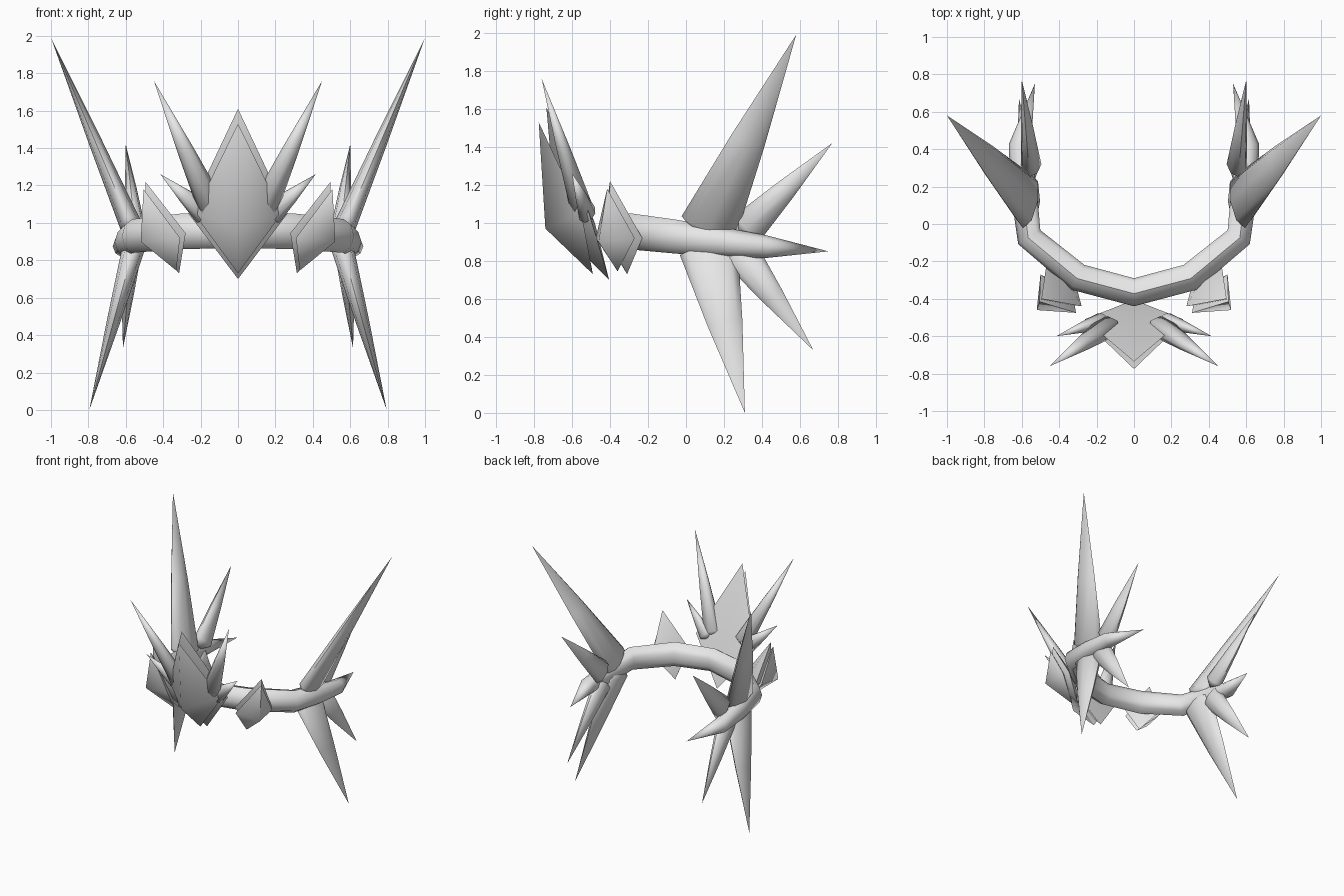
import bpy, bmesh, math
from mathutils import Vector

if "Cube" in bpy.data.objects:
    bpy.data.objects.remove(bpy.data.objects["Cube"])

grey = bpy.data.materials.new("light_grey")
grey.use_nodes = True
grey.diffuse_color = (0.8, 0.8, 0.8, 1)
grey.node_tree.nodes["Principled BSDF"].inputs["Base Color"].default_value = (0.8, 0.8, 0.8, 1)


def finish(name, bm, angle):
    bmesh.ops.recalc_face_normals(bm, faces=bm.faces)
    mesh = bpy.data.meshes.new(name)
    bm.to_mesh(mesh)
    bm.free()
    mesh.materials.append(grey)
    obj = bpy.data.objects.new(name, mesh)
    bpy.context.collection.objects.link(obj)
    bpy.ops.object.select_all(action="DESELECT")
    obj.select_set(True)
    bpy.context.view_layer.objects.active = obj
    bpy.ops.object.shade_smooth_by_angle(angle=math.radians(angle))
    return obj


def bridge(bm, a, b):
    for i in range(len(a)):
        j = (i + 1) % len(a)
        bm.faces.new((a[i], a[j], b[j], b[i]))


def fan(bm, ring, point):
    for i in range(len(ring)):
        bm.faces.new((ring[i], ring[(i + 1) % len(ring)], point))


def spike(name, base, tip, width, thick, wide_axis, sides=8):
    """Flattened cone with a short blunt point buried in the band."""
    base, tip, wide = Vector(base), Vector(tip), Vector(wide_axis)
    d = (tip - base).normalized()
    u = (wide - d * wide.dot(d)).normalized()
    v = d.cross(u)
    bm = bmesh.new()
    rings = []
    for t, s in ((0, 1), (0.45, 0.6)):
        c = base.lerp(tip, t)
        rings.append([bm.verts.new(c + u * width * s * math.cos(math.tau * i / sides)
                                   + v * thick * s * math.sin(math.tau * i / sides))
                      for i in range(sides)])
    bridge(bm, *rings)
    fan(bm, rings[1], bm.verts.new(tip))
    fan(bm, rings[0], bm.verts.new(base - d * width * 0.6))
    finish(name, bm, 70)


def gem(name, top, bottom, right, left, front, back):
    """Faceted kite-shaped plate."""
    bm = bmesh.new()
    t, b, r, l, f, k = (bm.verts.new(p) for p in (top, bottom, right, left, front, back))
    ring = [r, f, l, k]
    fan(bm, ring, t)
    fan(bm, ring, b)
    finish(name, bm, 82)


# Curved band with tapered ends: centre point, half thickness, half height
half = [((0, -0.365, 0.955), 0.075, 0.09), ((0.3, -0.285, 0.955), 0.075, 0.095),
        ((0.56, -0.07, 0.93), 0.07, 0.09), ((0.59, 0.18, 0.9), 0.07, 0.08),
        ((0.61, 0.42, 0.875), 0.06, 0.06), ((0.53, 0.75, 0.85), 0, 0)]
path = [(Vector((-p[0], p[1], p[2])), t, h) for p, t, h in half[:0:-1]]
path += [(Vector(p), t, h) for p, t, h in half]
section = [(1, 0), (0.75, 0.65), (0.1, 1), (-0.7, 0.8), (-1, 0.4),
           (-1, -0.4), (-0.7, -0.8), (0.1, -1), (0.75, -0.65)]
bm = bmesh.new()
rings = []
for i in range(1, len(path) - 1):
    c, t, h = path[i]
    d = path[i + 1][0] - path[i - 1][0]
    out = Vector((d.y, -d.x, 0)).normalized()
    rings.append([bm.verts.new(c + out * t * a + Vector((0, 0, h * b))) for a, b in section])
for a, b in zip(rings, rings[1:]):
    bridge(bm, a, b)
fan(bm, rings[0], bm.verts.new(path[0][0]))
fan(bm, rings[-1], bm.verts.new(path[-1][0]))
finish("band", bm, 50)

# Central crest: front plate over a larger back plate
gem("crest_front_plate", (0, -0.775, 1.53), (0, -0.49, 0.73), (-0.235, -0.55, 1.05),
    (0.235, -0.55, 1.05), (0, -0.74, 0.97), (0, -0.55, 1.05))
gem("crest_back_plate", (0, -0.735, 1.61), (0, -0.405, 0.7), (-0.265, -0.51, 1.05),
    (0.265, -0.51, 1.05), (0, -0.68, 0.98), (0, -0.48, 1.0))

for side, s in (("left", 1), ("right", -1)):
    def m(x, y, z):
        return (s * x, y, z)

    # Spikes behind the crest
    spike(side + "_crest_tall_spike", m(0.14, -0.55, 1.08), m(0.45, -0.76, 1.76), 0.075, 0.06, m(1, 0, 0))
    spike(side + "_crest_short_spike", m(0.18, -0.52, 1.05), m(0.415, -0.6, 1.26), 0.065, 0.045, (0, 0, 1))

    # Side plates in two layers
    gem(side + "_side_front_plate", m(0.505, -0.415, 1.18), m(0.33, -0.36, 0.745), m(0.31, -0.475, 0.92),
        m(0.5, -0.27, 0.92), m(0.52, -0.46, 0.9), m(0.38, -0.35, 0.94))
    gem(side + "_side_back_plate", m(0.495, -0.4, 1.22), m(0.315, -0.31, 0.73), m(0.28, -0.44, 0.945),
        m(0.47, -0.23, 0.92), m(0.49, -0.41, 0.93), m(0.36, -0.29, 0.94))

    # Spikes at the temples
    y = (0, 1, 0)
    spike(side + "_upper_long_spike", m(0.57, 0.12, 0.98), m(1, 0.58, 1.99), 0.155, 0.06, y)
    spike(side + "_lower_long_spike", m(0.56, 0.12, 0.86), m(0.795, 0.31, 0), 0.155, 0.06, y)
    spike(side + "_upper_short_spike", m(0.55, 0.32, 0.97), m(0.6, 0.77, 1.42), 0.095, 0.055, y)
    spike(side + "_lower_short_spike", m(0.57, 0.28, 0.85), m(0.615, 0.67, 0.33), 0.1, 0.055, y)
